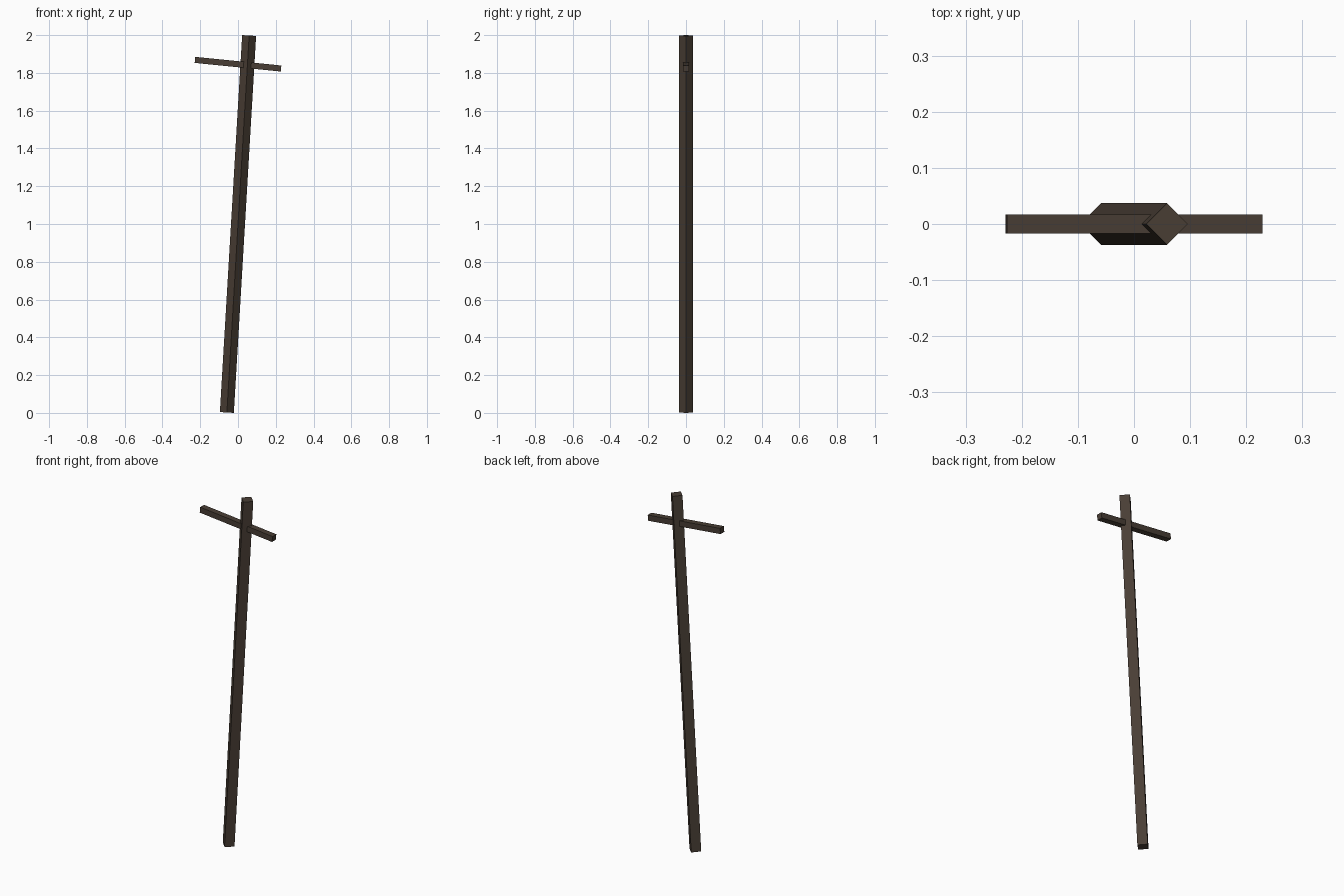
import bpy, math

if "Cube" in bpy.data.objects:
    bpy.data.objects.remove(bpy.data.objects["Cube"])

wood = bpy.data.materials.new("dark_wood")
wood.diffuse_color = (0.066, 0.048, 0.035, 1)
wood.use_nodes = True
wood.node_tree.nodes["Principled BSDF"].inputs["Base Color"].default_value = wood.diffuse_color


def finish(name):
    ob = bpy.context.object
    ob.name = name
    ob.data.materials.append(wood)
    return ob


# Leaning four-sided pole, corner edges facing front/back/left/right
R, LEAN = 0.037, 0.059
length = (2.0 - 2 * R * math.sin(LEAN)) / math.cos(LEAN)
bpy.ops.mesh.primitive_cylinder_add(vertices=4, radius=R, depth=length,
                                    location=(0, 0, 1), rotation=(0, LEAN, 0))
finish("pole")

# Tilted crossbar passing through the pole near its top
bpy.ops.mesh.primitive_cube_add(size=1, location=(0, 0, 1.846),
                                rotation=(0, 0.1, 0))
bar = finish("crossbar")
bar.scale = (0.458, 0.034, 0.032)
